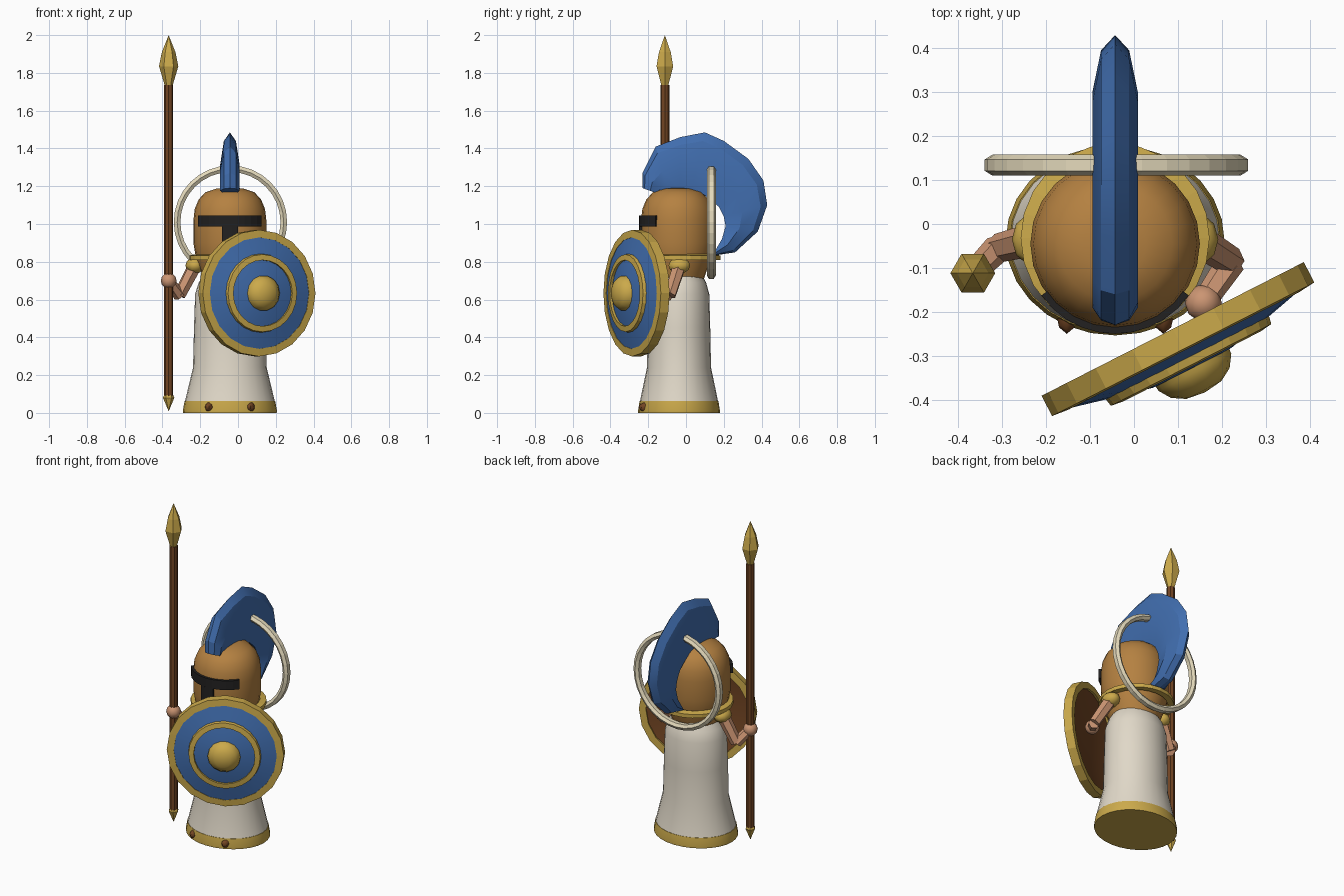
import bpy, bmesh, math
from mathutils import Vector

if "Cube" in bpy.data.objects:
    bpy.data.objects.remove(bpy.data.objects["Cube"])

COL = dict(
    bronze=(0.46, 0.22, 0.053), gold=(0.6, 0.4, 0.07), blue=(0.053, 0.156, 0.43),
    cloth=(0.75, 0.69, 0.58), skin=(0.6, 0.3, 0.17), wood=(0.17, 0.06, 0.017),
    ivory=(0.78, 0.7, 0.5), dark=(0.016, 0.015, 0.015))
MATS = {}
for key, c in COL.items():
    MATS[key] = bpy.data.materials.new(key)
    MATS[key].diffuse_color = (*c, 1)


def finish(name, bm, mat, smooth=None):
    bmesh.ops.recalc_face_normals(bm, faces=bm.faces)
    me = bpy.data.meshes.new(name)
    bm.to_mesh(me)
    bm.free()
    me.materials.append(MATS[mat])
    ob = bpy.data.objects.new(name, me)
    bpy.context.collection.objects.link(ob)
    if smooth:
        bpy.ops.object.select_all(action='DESELECT')
        ob.select_set(True)
        bpy.context.view_layer.objects.active = ob
        bpy.ops.object.shade_smooth_by_angle(angle=math.radians(smooth))
    return ob


def lathe(name, prof, mat, loc=(0, 0, 0), n=24, scale=(1, 1, 1), rot=(0, 0, 0),
          closed=False, smooth=None):
    """Revolve (radius, height) points about local z; closed joins last to first."""
    bm = bmesh.new()
    rings = []
    for r, z in prof:
        if r == 0:
            rings.append([bm.verts.new((0, 0, z))] * n)
        else:
            rings.append([bm.verts.new((r * math.cos(a), r * math.sin(a), z))
                          for a in (2 * math.pi * i / n for i in range(n))])
    pairs = list(zip(rings, rings[1:])) + ([(rings[-1], rings[0])] if closed else [])
    for a, b in pairs:
        for i in range(n):
            j = (i + 1) % n
            corners = list(dict.fromkeys((a[i], a[j], b[j], b[i])))
            if len(corners) > 2:
                bm.faces.new(corners)
    if not closed:
        for ring in (rings[0], rings[-1]):
            if ring[0] is not ring[1]:
                bm.faces.new(ring)
    ob = finish(name, bm, mat, smooth)
    ob.location, ob.scale, ob.rotation_euler = loc, scale, rot
    return ob


def ball(name, loc, size, mat, n=10):
    prof = [(0 if k in (0, 6) else math.sin(math.pi * k / 6), -math.cos(math.pi * k / 6))
            for k in range(7)]
    return lathe(name, prof, mat, loc, n, size, smooth=40)


def limb(name, p, q, r0, r1, mat):
    p, q = Vector(p), Vector(q)
    d = q - p
    return lathe(name, [(r0, 0), (r1, d.length)], mat, p, 6,
                 rot=d.to_track_quat('Z', 'Y').to_euler())


CX, CY = -0.043, -0.037

# Robe and hem
lathe("robe", [(0.238, 0.06), (0.195, 0.24), (0.19, 0.45), (0.184, 0.63), (0.165, 0.69),
               (0.12, 0.76)], 'cloth', (CX, CY, 0), 28, (1, 0.87, 1), smooth=40)
lathe("hem", [(0.248, 0), (0.249, 0.012), (0.24, 0.062)], 'gold',
      (CX, CY, 0), 28, (1, 0.87, 1), smooth=40)

# Sandals barely showing under the hem
for s, n in ((1, "left"), (-1, "right")):
    ball(n + "_sandal", (CX + s * 0.11, -0.2, 0.03), (0.025, 0.05, 0.028), 'wood', 8)

# Helmet with tapering neck and gold brim
lathe("helmet", [(0.125, 0.66), (0.15, 0.74), (0.18, 0.82), (0.193, 0.9), (0.193, 1.02),
                 (0.186, 1.08), (0.165, 1.13), (0.13, 1.168), (0.07, 1.188), (0, 1.193)],
      'bronze', (CX, -0.045, 0), 24, smooth=40)
lathe("helmet_brim", [(0.18, 0.81), (0.215, 0.81), (0.215, 0.833), (0.18, 0.84)], 'gold',
      (CX, -0.032, 0), 24, closed=True)


# Visor opening: curved plates following the helmet
def plate(name, half_deg, z0, z1, steps):
    bm = bmesh.new()
    cols = []
    for i in range(steps + 1):
        a = math.radians(-90 - half_deg + 2 * half_deg * i / steps)
        cols.append([bm.verts.new((CX + r * math.cos(a), -0.045 + r * math.sin(a), z))
                     for r, z in ((0.18, z0), (0.205, z0), (0.205, z1), (0.18, z1))])
    for a, b in zip(cols, cols[1:]):
        for k in range(4):
            bm.faces.new((a[k], a[(k + 1) % 4], b[(k + 1) % 4], b[k]))
    bm.faces.new(cols[0])
    bm.faces.new(cols[-1])
    finish(name, bm, 'dark')


plate("visor_eye_slit", 55, 0.988, 1.045, 10)
plate("visor_nose_slit", 12, 0.85, 0.988, 3)

# Crest: ridged section swept between an outer and an inner curve (y, z)
outer = [(-0.23, 1.19), (-0.23, 1.27), (-0.16, 1.41), (-0.03, 1.46), (0.10, 1.485), (0.20, 1.44),
         (0.33, 1.345), (0.41, 1.23), (0.43, 1.10), (0.38, 0.96), (0.26, 0.85), (0.16, 0.835)]
inner = [(-0.16, 1.165), (-0.14, 1.18), (-0.10, 1.18), (-0.03, 1.185), (0.03, 1.18), (0.08, 1.165),
         (0.13, 1.13), (0.175, 1.09), (0.20, 1.04), (0.21, 0.99), (0.19, 0.92), (0.155, 0.86)]
section = [(0, -0.035), (0.43, -0.052), (0.85, -0.032), (1, 0),
           (0.85, 0.032), (0.43, 0.052), (0, 0.035)]
bm = bmesh.new()
rows = []
for o, i in zip(outer, inner):
    rows.append([bm.verts.new((CX + w, i[0] + (o[0] - i[0]) * t, i[1] + (o[1] - i[1]) * t))
                 for t, w in section])
for a, b in zip(rows, rows[1:]):
    for k in range(7):
        bm.faces.new((a[k], a[(k + 1) % 7], b[(k + 1) % 7], b[k]))
bm.faces.new(rows[0])
bm.faces.new(rows[-1])
finish("crest", bm, 'blue', 25)

# Ring behind the head
lathe("back_ring", [(0.265, -0.013), (0.265, 0.013), (0.282, 0.024), (0.3, 0.013),
                    (0.3, -0.013), (0.282, -0.024)], 'ivory', (CX + 0.003, 0.134, 1.01), 32,
      rot=(math.pi / 2, 0, 0), closed=True)

# Round dished shield, turned outwards
S = dict(loc=(0.1, -0.262, 0.634), rot=(math.pi / 2, 0, math.radians(27)))
lathe("shield_rim", [(0.295, -0.026), (0.335, -0.026), (0.335, 0.026), (0.295, 0.03)], 'gold',
      n=20, closed=True, **S)
lathe("shield_face", [(0.3, 0.007), (0.3, 0.026), (0.2, 0.05), (0.1, 0.073), (0, 0.08),
                      (0, 0.04), (0.2, 0.024)], 'blue', n=20, closed=True, smooth=30, **S)
lathe("shield_back", [(0.3, -0.015), (0.2, 0.005), (0, 0.02), (0, 0.035), (0.2, 0.02),
                      (0.3, 0.005)], 'wood', n=20, closed=True, smooth=30, **S)
lathe("shield_inner_ring", [(0.175, 0.045), (0.175, 0.07), (0.205, 0.066), (0.21, 0.04)], 'gold',
      n=24, closed=True, **S)
lathe("shield_boss", [(0.095, 0.06), (0.093, 0.085), (0.075, 0.112), (0.045, 0.13), (0, 0.136)],
      'gold', n=14, smooth=30, **S)

# Spear
SX, SY = -0.367, -0.112
lathe("spear_shaft", [(0.024, 0.07), (0.024, 1.735)], 'wood', (SX, SY, 0), 8)
lathe("spear_head", [(0.02, 1.73), (0.051, 1.835), (0.036, 1.91), (0, 2.0)], 'gold', (SX, SY, 0), 6)
lathe("spear_butt", [(0, 0.008), (0.03, 0.08), (0.024, 0.095)], 'gold', (SX, SY, 0), 6)

# Arms: shoulder cap, upper arm, forearm, hand
for side, sh, el, ha in (
        ("right", (-0.228, -0.035, 0.78), (-0.31, -0.055, 0.622), (SX, SY, 0.70)),
        ("left", (0.142, -0.035, 0.78), (0.222, -0.085, 0.622), (0.158, -0.18, 0.66))):
    ball(side + "_shoulder_cap", sh, (0.05, 0.06, 0.043), 'gold')
    limb(side + "_upper_arm", sh, el, 0.038, 0.033, 'skin')
    limb(side + "_forearm", el, ha, 0.033, 0.027, 'skin')
    ball(side + "_hand", ha, (0.042, 0.042, 0.042), 'skin')

for m in bpy.data.materials:
    if m.users and not m.is_grease_pencil:
        m.use_nodes = True
        m.node_tree.nodes["Principled BSDF"].inputs["Base Color"].default_value = m.diffuse_color
